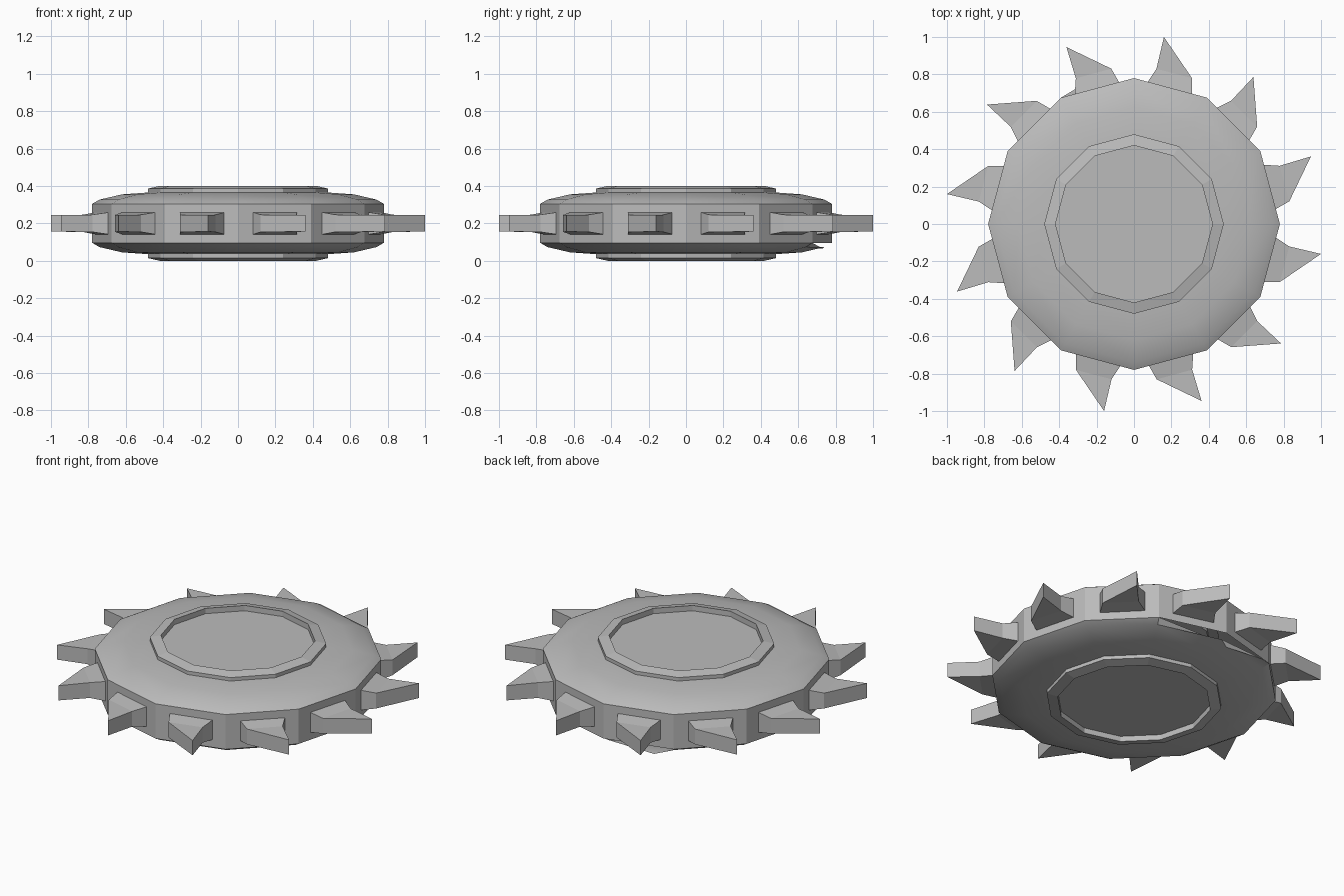
import bpy, bmesh, math
from mathutils import Matrix, Vector

SIDES = 12
MID = 0.2   # height of the symmetry plane

cube = bpy.data.objects.get("Cube")
if cube:
    bpy.data.objects.remove(cube, do_unlink=True)

steel = bpy.data.materials.new("plain grey")
steel.use_nodes = True
grey = (0.5, 0.5, 0.5, 1)
steel.diffuse_color = grey
steel.node_tree.nodes["Principled BSDF"].inputs["Base Color"].default_value = grey


def finish(bm, name, smooth=None):
    mesh = bpy.data.meshes.new(name)
    bm.to_mesh(mesh)
    bm.free()
    mesh.materials.append(steel)
    obj = bpy.data.objects.new(name, mesh)
    bpy.context.collection.objects.link(obj)
    if smooth:
        bpy.ops.object.select_all(action='DESELECT')
        obj.select_set(True)
        bpy.context.view_layer.objects.active = obj
        bpy.ops.object.shade_smooth_by_angle(angle=math.radians(smooth))
    return obj


def lathe(profile, cap=None):
    """Turn (radius, z) points, listed from the top down, round the z axis."""
    bm = bmesh.new()
    rings = []
    for r, z in profile:
        rings.append([bm.verts.new((r * math.cos(a), r * math.sin(a), z))
                      for a in (math.tau * j / SIDES for j in range(SIDES))])
    for up, low in zip(rings, rings[1:]):
        for j in range(SIDES):
            k = (j + 1) % SIDES
            bm.faces.new((up[j], low[j], low[k], up[k]))
    if cap == "top":
        bm.faces.new(rings[0])
    elif cap == "bottom":
        bm.faces.new(rings[-1][::-1])
    return bm, rings


def flip(profile):
    return [(r, 2 * MID - z) for r, z in reversed(profile)]


# Domed covers, above and below
dome = [(0.48, 0.365), (0.62, 0.355), (0.74, 0.327), (0.78, 0.304)]
bm, _ = lathe(dome)
finish(bm, "upper_cover", 29)

# The lower cover has one bent corner at the back
bm, rings = lathe(flip(dome))
rings[0][SIDES // 4].co = Vector((-0.3, 0.73, 0.065))
finish(bm, "lower_cover", 29)

# Faceted rim
bm, _ = lathe([(0.78, 0.304), (0.78, 0.096)])
finish(bm, "rim")

# Raised hub lips with sunken floors
lip = [(0.42, 0.368), (0.42, 0.4), (0.48, 0.386), (0.48, 0.362)]
bm, _ = lathe(lip, "top")
finish(bm, "upper_hub")
bm, _ = lathe(flip(lip), "bottom")
finish(bm, "lower_hub")

# Hooked teeth: outline points with half thickness, flared at the root
outline = [(0.31, 0.68, 0.062), (0.31, 0.78, 0.046), (0.16, 1.0, 0.044),
           (0.12, 0.83, 0.046), (0.06, 0.74, 0.062)]
for n in range(SIDES):
    bm = bmesh.new()
    top = [bm.verts.new((x, y, MID + h)) for x, y, h in outline]
    low = [bm.verts.new((x, y, MID - h)) for x, y, h in outline]
    for i in range(len(outline)):
        k = (i + 1) % len(outline)
        bm.faces.new((top[i], low[i], low[k], top[k]))
    for side in (top, low[::-1]):
        root, right, tip, left, foot = side if side is top else side[::-1]
        quad, point = (root, right, left, foot), (right, tip, left)
        for face in (quad, point):
            bm.faces.new(face if side is top else face[::-1])
    bmesh.ops.recalc_face_normals(bm, faces=bm.faces)
    bm.transform(Matrix.Rotation(math.tau * n / SIDES, 4, 'Z'))
    finish(bm, f"tooth_{n + 1}")
